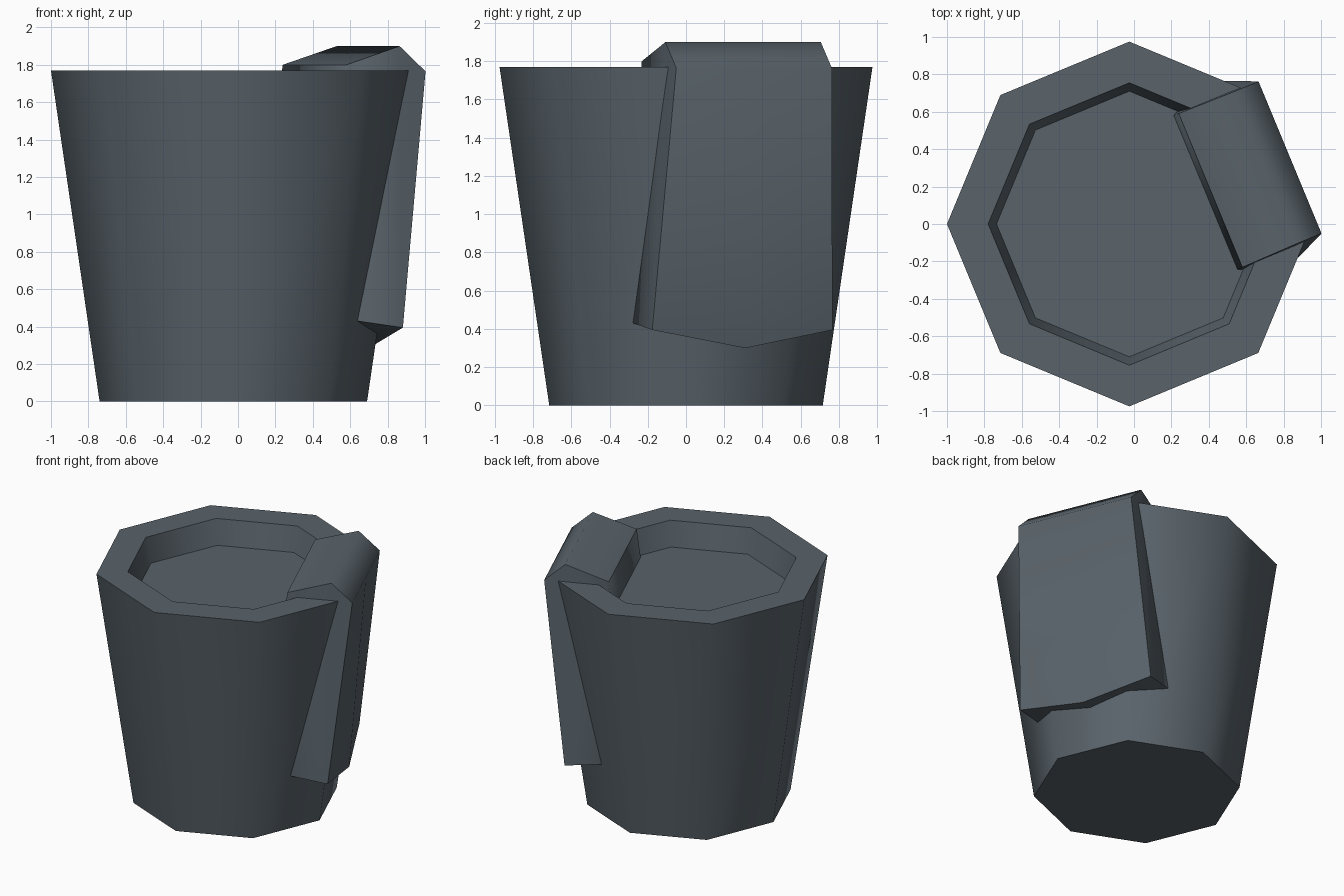
import bpy
import bmesh
import math

old = bpy.data.objects.get("Cube")
if old:
    bpy.data.objects.remove(old, do_unlink=True)

CENTRE_X = -0.025

slate = bpy.data.materials.new("slate_grey")
slate.use_nodes = True
colour = (0.10, 0.125, 0.145, 1)
slate.diffuse_color = colour
slate.node_tree.nodes["Principled BSDF"].inputs["Base Color"].default_value = colour


def finish(bm, name, turn=0):
    bmesh.ops.recalc_face_normals(bm, faces=bm.faces[:])
    mesh = bpy.data.meshes.new(name)
    bm.to_mesh(mesh)
    bm.free()
    mesh.materials.append(slate)
    obj = bpy.data.objects.new(name, mesh)
    bpy.context.collection.objects.link(obj)
    obj.location.x = CENTRE_X
    obj.rotation_euler.z = turn
    bpy.ops.object.select_all(action="DESELECT")
    obj.select_set(True)
    bpy.context.view_layer.objects.active = obj
    bpy.ops.object.shade_smooth_by_angle(angle=math.radians(62))
    return obj


def bridge(bm, a, b):
    n = len(a)
    for i in range(n):
        j = (i + 1) % n
        bm.faces.new((a[i], a[j], b[j], b[i]))


# Tapered eight-sided cup with a thick rim and a shallow recessed floor
bm = bmesh.new()
profile = [(0.715, 0), (0.975, 1.77), (0.755, 1.77), (0.71, 1.585)]
rings = [[bm.verts.new((r * math.cos(k * math.tau / 8), r * math.sin(k * math.tau / 8), z))
          for k in range(8)] for r, z in profile]
for low, high in zip(rings, rings[1:]):
    bridge(bm, low, high)
bm.faces.new(rings[0])
bm.faces.new(rings[-1])
finish(bm, "cup")

# Flap folded over the rim, hanging down one facet: (outward, half width, height)
edge = [(0.43, 0.445, 1.50), (0.47, 0.445, 1.80), (0.78, 0.44, 1.90),
        (0.93, 0.44, 1.765), (0.77, 0.51, 0.395), (0.40, 0.51, 0.445)]
# The lower end bulges outward and dips along the middle
middle = edge[:4] + [(0.81, 0, 0.30), (0.40, 0, 0.35)]
bm = bmesh.new()
columns = [[bm.verts.new((r, side * w, z)) for r, w, z in points]
           for side, points in ((-1, edge), (0, middle), (1, edge))]
for left, right in zip(columns, columns[1:]):
    bridge(bm, left, right)
bm.faces.new(columns[0])
bm.faces.new(columns[-1])
bmesh.ops.triangulate(bm, faces=[f for f in bm.faces if len(f.verts) > 4])
finish(bm, "rim_flap", math.radians(22.5))
